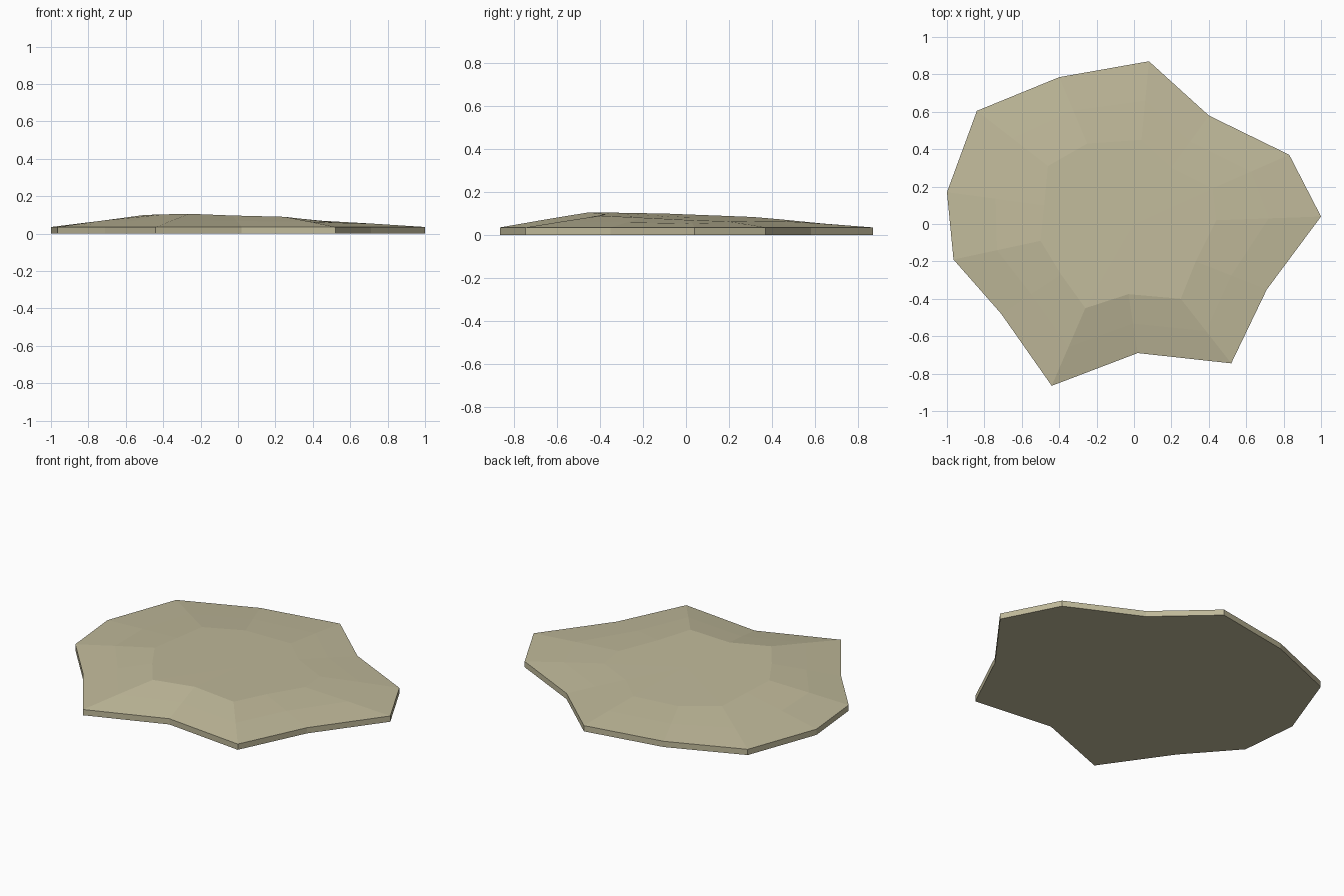
import bpy, bmesh

if "Cube" in bpy.data.objects:
    bpy.data.objects.remove(bpy.data.objects["Cube"])

mat = bpy.data.materials.new("pale sandstone")
mat.diffuse_color = (0.53, 0.49, 0.325, 1)
mat.use_nodes = True
mat.node_tree.nodes["Principled BSDF"].inputs["Base Color"].default_value = mat.diffuse_color

EDGE_Z = 0.035

# Irregular outline of the slab, anticlockwise
outline = [(1.0, .04), (.83, .37), (.40, .58), (.08, .87), (-.40, .785),
           (-.84, .605), (-1.0, .17), (-.965, -.19), (-.71, -.48),
           (-.44, -.865), (.02, -.69), (.52, -.745), (.71, -.35)]

# Rim of the raised plateau, one point per outline corner
plateau = [(.44, .02), (.42, .19), (.20, .30), (.04, .45), (-.25, .43),
           (-.46, .31), (-.48, .10), (-.50, -.09), (-.39, -.27),
           (-.26, -.45), (-.03, -.375), (.25, -.40), (.33, -.20)]


def plateau_height(x, y):
    # the plateau leans down towards the back right
    return 0.082 - 0.036 * y - 0.028 * x


bm = bmesh.new()


def ring(points):
    return [bm.verts.new(p) for p in points]


def bridge(a, b):
    n = len(a)
    for i in range(n):
        j = (i + 1) % n
        bm.faces.new((a[i], a[j], b[j], b[i]))


# Rings from the ground up to the plateau
top = [(x, y, plateau_height(x, y)) for x, y in plateau]
slope = []
for (ox, oy), (x, y, z) in zip(outline, top):
    slope.append(((ox + x) / 2, (oy + y) / 2, (EDGE_Z + z) / 2 + 0.001))
core = [(x * .5, y * .5, (z + 0.083) / 2) for x, y, z in top]

rings = [ring([(x, y, 0) for x, y in outline]),
         ring([(x, y, EDGE_Z) for x, y in outline]),
         ring(slope), ring(top), ring(core)]
for a, b in zip(rings, rings[1:]):
    bridge(a, b)

# Flat underside and the fan closing the plateau
bm.faces.new(rings[0][::-1])
centre = bm.verts.new((0, 0, 0.083))
last = rings[-1]
for i in range(len(last)):
    bm.faces.new((last[i], last[(i + 1) % len(last)], centre))

bmesh.ops.recalc_face_normals(bm, faces=bm.faces)
mesh = bpy.data.meshes.new("flat_rock")
bm.to_mesh(mesh)
bm.free()
mesh.materials.append(mat)
bpy.context.collection.objects.link(bpy.data.objects.new("flat_rock", mesh))
